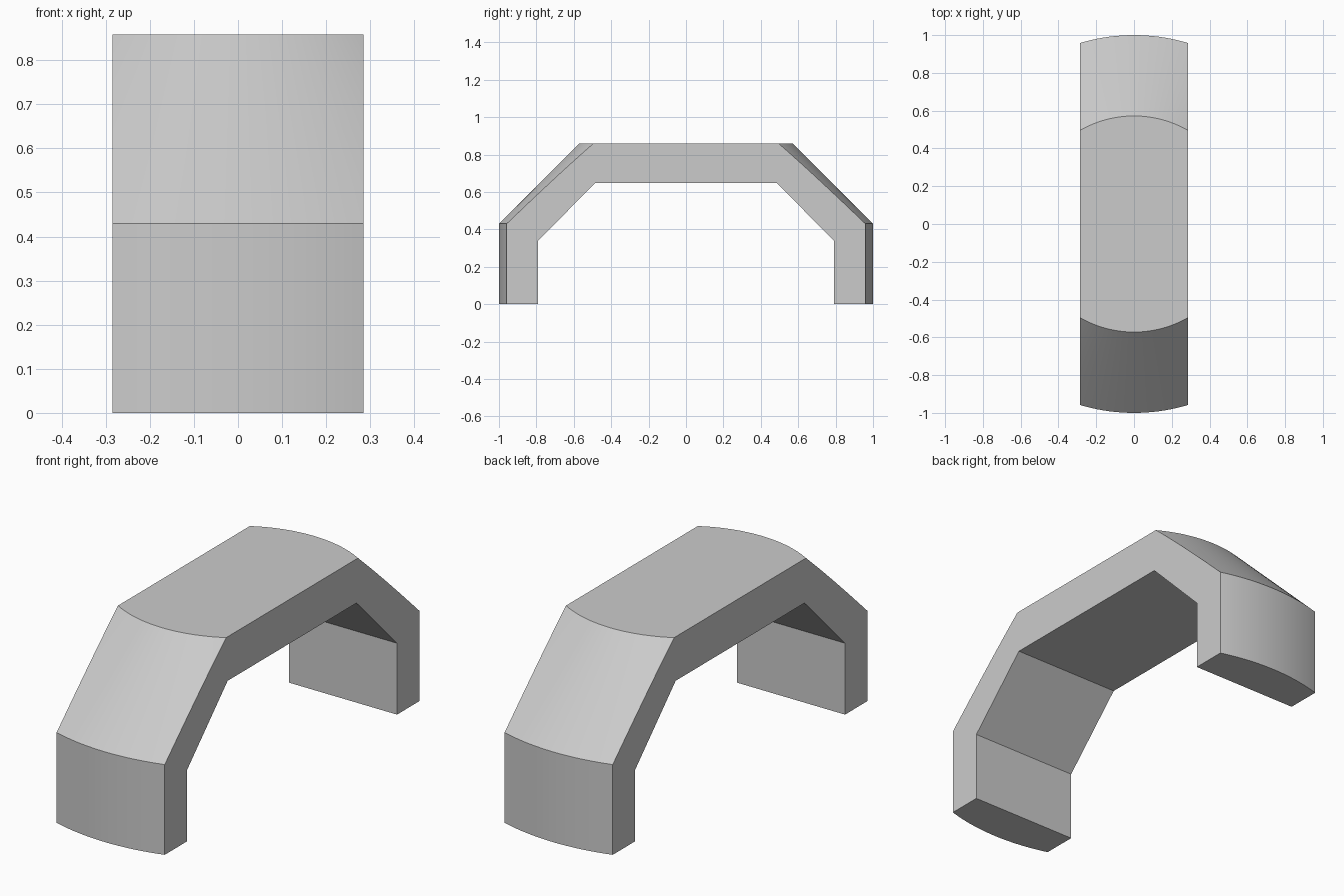
import bpy, bmesh, math

if "Cube" in bpy.data.objects:
    bpy.data.objects.remove(bpy.data.objects["Cube"])

W = 0.285                      # half width of the arch
R, R_TOP = 1.0, 0.572          # drum radius, top radius of the chamfer
Z_MID, Z_TOP = 0.43, 0.858     # chamfer start, flat top


def make_object(name, bm):
    bmesh.ops.recalc_face_normals(bm, faces=bm.faces)
    mesh = bpy.data.meshes.new(name)
    bm.to_mesh(mesh)
    bm.free()
    obj = bpy.data.objects.new(name, mesh)
    bpy.context.collection.objects.link(obj)
    return obj


# Round drum with a conical upper shoulder
SEG = 192
bm = bmesh.new()
rings = []
for r, z in [(R, 0), (R, Z_MID), (R_TOP, Z_TOP)]:
    rings.append([bm.verts.new((r * math.sin(2 * math.pi * i / SEG),
                                r * math.cos(2 * math.pi * i / SEG), z))
                  for i in range(SEG)])
for a, b in zip(rings, rings[1:]):
    for i in range(SEG):
        j = (i + 1) % SEG
        bm.faces.new((a[i], a[j], b[j], b[i]))
bm.faces.new(rings[0])
bm.faces.new(rings[-1])
arch = make_object("arch", bm)

# Straight slab with the tunnel profile removed, keeps only the arch strip
half = [(0.485, 0.648), (0.79, 0.34), (0.79, -0.2), (1.2, -0.2), (1.2, 1.1)]
profile = half + [(-y, z) for y, z in reversed(half)]
bm = bmesh.new()
face = bm.faces.new([bm.verts.new((-W, y, z)) for y, z in profile])
ext = bmesh.ops.extrude_face_region(bm, geom=[face])
verts = [v for v in ext["geom"] if isinstance(v, bmesh.types.BMVert)]
bmesh.ops.translate(bm, verts=verts, vec=(2 * W, 0, 0))
cutter = make_object("arch_strip_cutter", bm)
cutter.hide_render = True

# Intersect and apply
mod = arch.modifiers.new("strip", "BOOLEAN")
mod.operation = "INTERSECT"
mod.solver = "EXACT"
mod.object = cutter
bpy.ops.object.select_all(action="DESELECT")
arch.select_set(True)
bpy.context.view_layer.objects.active = arch
bpy.ops.object.modifier_apply(modifier=mod.name)
bpy.data.objects.remove(cutter)
bpy.ops.object.shade_smooth_by_angle(angle=math.radians(25))
